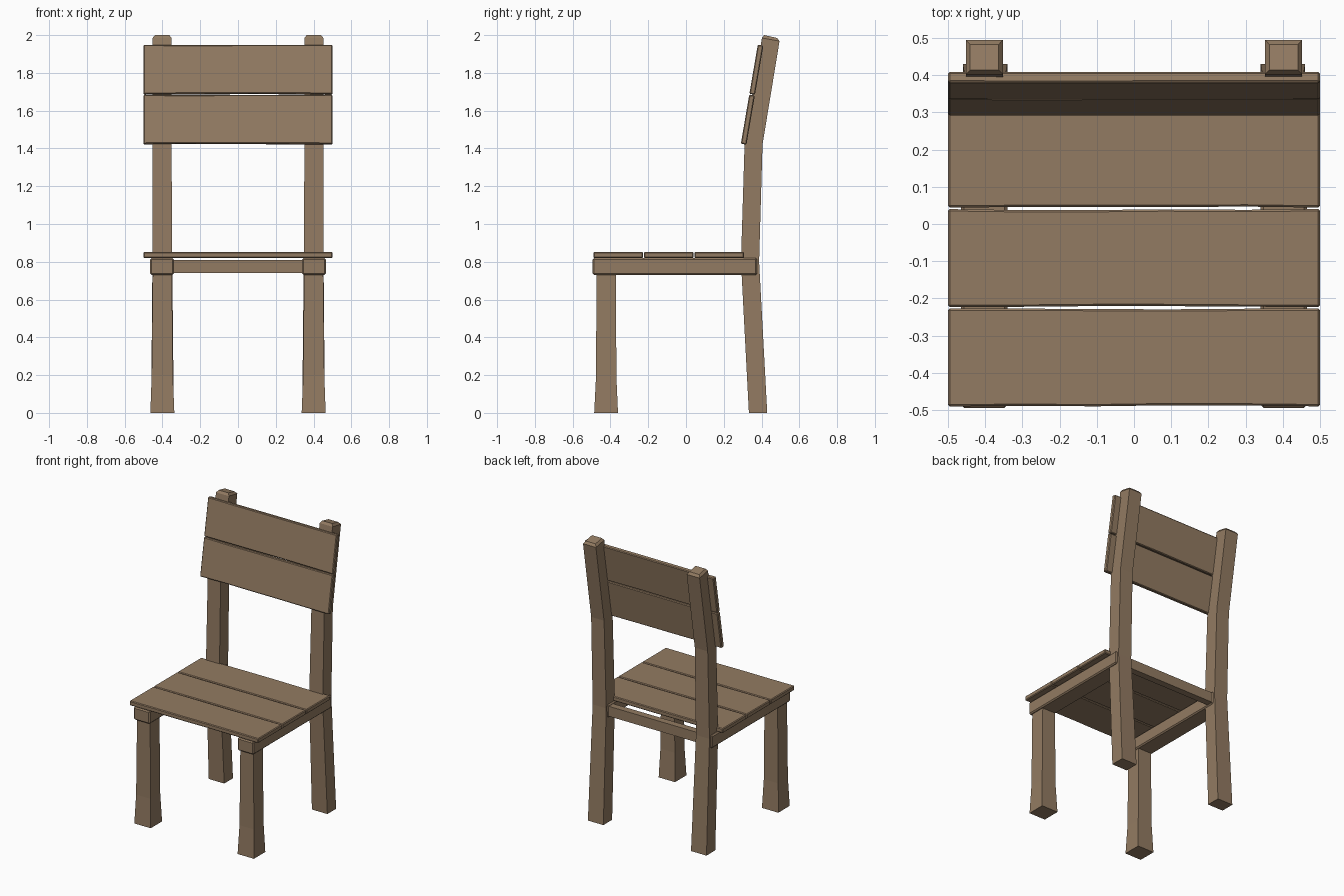
import bpy, bmesh, math, random
from mathutils import Vector, Matrix

random.seed(4)
default = bpy.data.objects.get("Cube")
if default:
    bpy.data.objects.remove(default)

# Single wood colour
wood = bpy.data.materials.new("brown_wood")
wood.use_nodes = True
WOOD = (0.29, 0.198, 0.122, 1)
wood.diffuse_color = WOOD
wood.node_tree.nodes["Principled BSDF"].inputs["Base Color"].default_value = WOOD


def loft(name, rings, bevel=0.0):
    """Skin a list of four-point rings into a closed, flat-shaded beam."""
    bm = bmesh.new()
    loops = [[bm.verts.new(p) for p in ring] for ring in rings]
    for a, b in zip(loops, loops[1:]):
        for i in range(4):
            j = (i + 1) % 4
            bm.faces.new((a[i], a[j], b[j], b[i]))
    bm.faces.new(loops[0])
    bm.faces.new(loops[-1])
    bmesh.ops.recalc_face_normals(bm, faces=bm.faces)
    mesh = bpy.data.meshes.new(name)
    bm.to_mesh(mesh)
    bm.free()
    mesh.materials.append(wood)
    obj = bpy.data.objects.new(name, mesh)
    bpy.context.collection.objects.link(obj)
    if bevel:
        mod = obj.modifiers.new("worn_edges", "BEVEL")
        mod.width = bevel
        mod.segments = 1
        mod.limit_method = "ANGLE"
        mod.angle_limit = math.radians(40)
    return obj


def rect(x0, x1, y0, y1, z, z_back=None):
    """Horizontal ring; the back edge may sit at another height."""
    zb = z if z_back is None else z_back
    return [(x0, y0, z), (x1, y0, z), (x1, y1, zb), (x0, y1, zb)]


def beam(name, x0, x1, y0, y1, z0, z1, bevel):
    return loft(name, [rect(x0, x1, y0, y1, z0), rect(x0, x1, y0, y1, z1)], bevel)


def board(name, origin, width, thickness, tilt=0.0):
    """Plank along x with slightly uneven long edges; origin is its lower front edge."""
    place = Matrix.Translation(origin) @ Matrix.Rotation(tilt, 4, "X")
    rings = []
    for x in (-0.5, -0.3, -0.1, 0.08, 0.3, 0.5):
        wobble = 0.003 if abs(x) < 0.5 else 0
        a, b = random.uniform(0, wobble), width - random.uniform(0, wobble)
        rings.append([place @ Vector((x, u, w)) for u, w in
                      ((a, 0), (b, 0), (b, thickness), (a, thickness))])
    return loft(name, rings, 0.005)


def mirrored(ring, side):
    return [(side * x, y, z) for x, y, z in ring]


for side, label in ((1, "left"), (-1, "right")):
    # Front leg, flared at the foot
    leg = [rect(0.337, 0.464, -0.486, -0.36, 0),
           rect(0.345, 0.457, -0.476, -0.369, 0.2),
           rect(0.35, 0.451, -0.474, -0.37, 0.75)]
    loft("front_leg_" + label, [mirrored(r, side) for r in leg])

    # Rear leg and back post in one bent timber with a chamfered tip
    post = [rect(0.34, 0.46, 0.333, 0.43, 0),
            rect(0.348, 0.453, 0.291, 0.387, 0.8),
            rect(0.352, 0.452, 0.31, 0.405, 1.42),
            rect(0.352, 0.452, 0.402, 0.495, 1.985, 1.968),
            rect(0.364, 0.44, 0.414, 0.482, 2.0, 1.985)]
    loft("rear_post_" + label, [mirrored(r, side) for r in post])

    # Side rail under the seat
    xs = sorted((side * 0.34, side * 0.465))
    beam("side_rail_" + label, *xs, -0.494, 0.376, 0.73, 0.82, 0.008)

# Cross rail between the rear posts
beam("rear_rail", -0.36, 0.36, 0.322, 0.37, 0.74, 0.81, 0)

# Seat planks
for i, y in enumerate((-0.49, -0.223, 0.044)):
    board(f"seat_plank_{i + 1}", (0, y, 0.82), 0.263, 0.032)

# Leaning backrest planks; local width runs up the slope, thickness to the front
lean = math.radians(80.3)
for i in range(2):
    step = 0.268 * i
    origin = (0, 0.32 + step * math.cos(lean), 1.42 + step * math.sin(lean))
    board(f"back_plank_{i + 1}", origin, 0.264, 0.03, lean)
